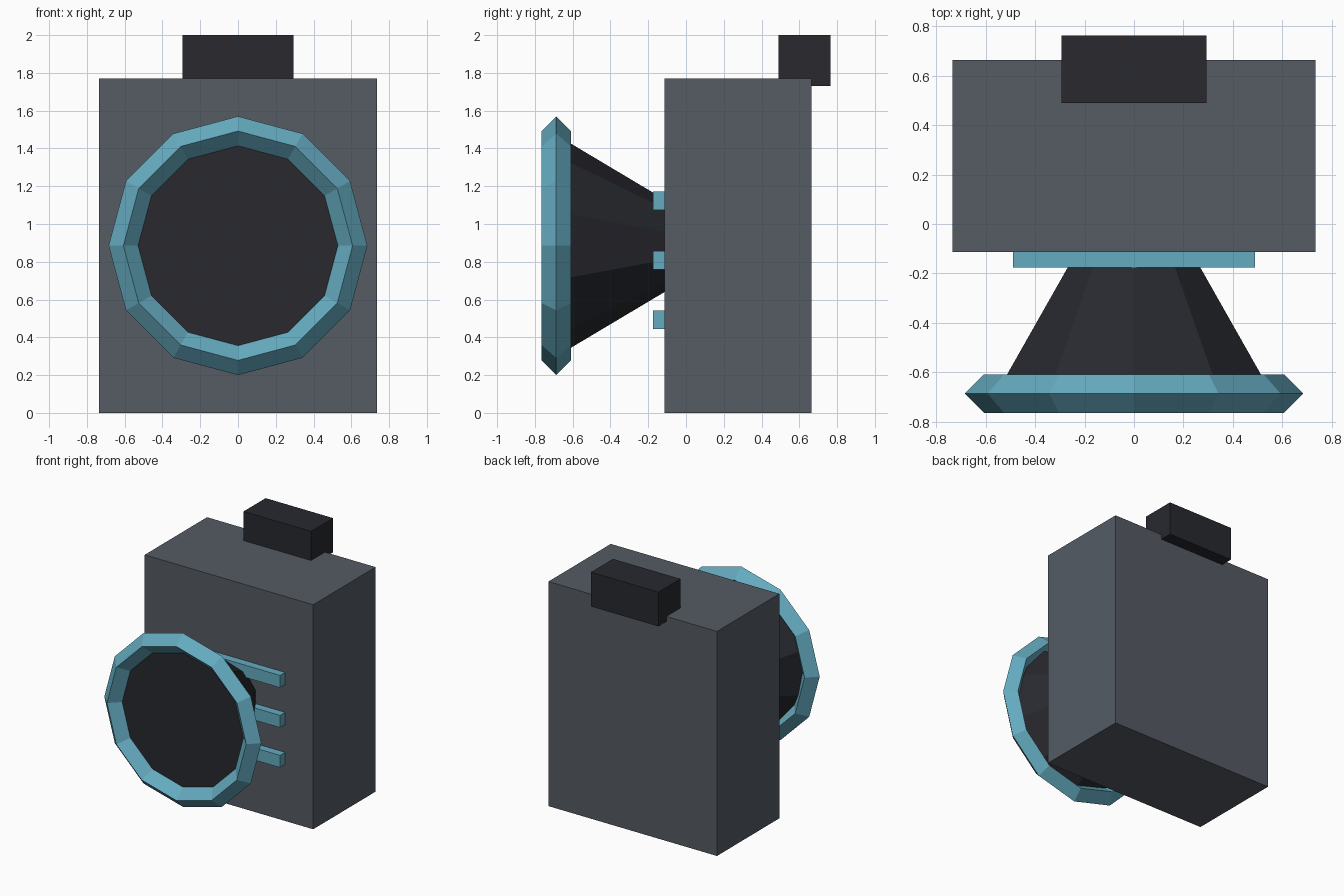
import bpy
from math import pi

if "Cube" in bpy.data.objects:
    bpy.data.objects.remove(bpy.data.objects["Cube"])


def material(name, rgb):
    m = bpy.data.materials.new(name)
    m.diffuse_color = (*rgb, 1)
    m.use_nodes = True
    m.node_tree.nodes["Principled BSDF"].inputs["Base Color"].default_value = m.diffuse_color
    return m


GREY = material("slate_grey", (0.09, 0.106, 0.127))
DARK = material("dark_grey", (0.021, 0.022, 0.028))
BLUE = material("light_blue", (0.13, 0.41, 0.53))


def finish(name, mat):
    ob = bpy.context.object
    ob.name = name
    ob.data.materials.append(mat)
    return ob


def box(name, lo, hi, mat):
    """Box between two opposite corners."""
    centre = [(a + b) / 2 for a, b in zip(lo, hi)]
    bpy.ops.mesh.primitive_cube_add(size=1, location=centre)
    ob = finish(name, mat)
    size = [b - a for a, b in zip(lo, hi)]
    for v in ob.data.vertices:
        v.co = [c * s for c, s in zip(v.co, size)]
    return ob


FRONT = -0.113   # front face of the body
MID_Z = 0.885    # height of the horn axis
RING_Y = -0.687

# Main body and the block on its top rear edge
box("body", (-0.735, FRONT, 0), (0.735, 0.664, 1.77), GREY)
box("top_block", (-0.294, 0.49, 1.73), (0.294, 0.764, 2.0), DARK)

# Ten-sided horn flaring towards the front
back_y, front_y = -0.08, RING_Y + 0.003
bpy.ops.mesh.primitive_cone_add(
    vertices=10, radius1=0.225, radius2=0.585, depth=back_y - front_y,
    location=(0, (back_y + front_y) / 2, MID_Z), rotation=(pi / 2, 0, 0))
finish("horn", DARK)

# Faceted rim round the horn mouth
bpy.ops.mesh.primitive_torus_add(
    major_segments=12, minor_segments=4, major_radius=0.607, minor_radius=0.078,
    location=(0, RING_Y, MID_Z), rotation=(pi / 2, 0, 0))
finish("horn_rim", BLUE)

# Three horizontal vent bars on the front
for i in range(3):
    z = 0.493 + 0.315 * i
    box(f"vent_bar_{i + 1}", (-0.49, -0.176, z - 0.048),
        (0.49, FRONT + 0.02, z + 0.048), BLUE)
